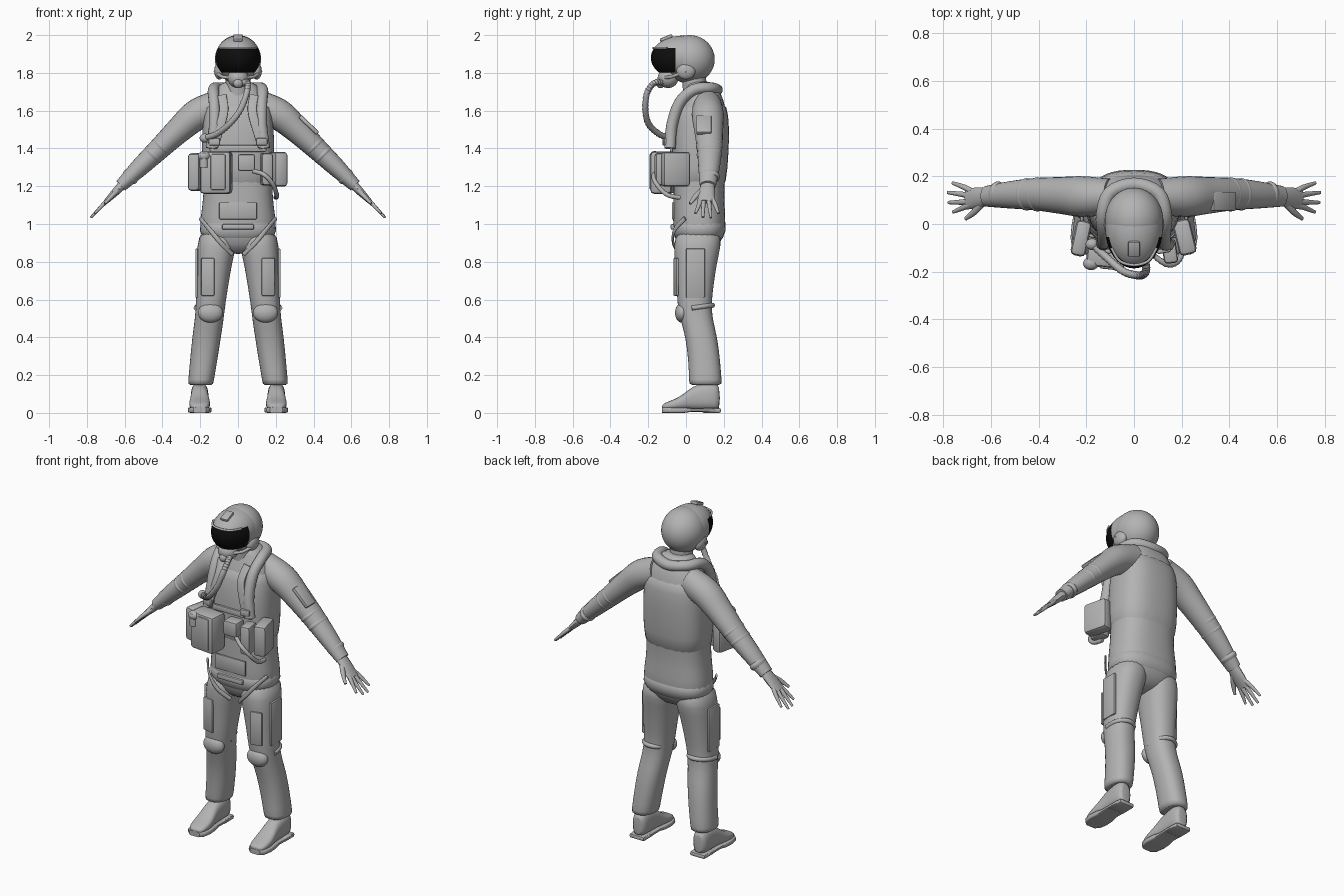
import bpy, bmesh, math
from mathutils import Vector, Matrix

cube = bpy.data.objects.get("Cube")
if cube:
    bpy.data.objects.remove(cube)

X, Y, Z = Vector((1, 0, 0)), Vector((0, 1, 0)), Vector((0, 0, 1))
parts = []


def make_material(name, value):
    mat = bpy.data.materials.new(name)
    mat.use_nodes = True
    colour = (value, value, value, 1)
    mat.diffuse_color = colour
    mat.node_tree.nodes["Principled BSDF"].inputs["Base Color"].default_value = colour
    return mat


suit_grey = make_material("suit grey", .45)
visor_black = make_material("visor black", .004)


def finish(name, bm, subdivide=0):
    """Turn a bmesh into a grey object."""
    bmesh.ops.recalc_face_normals(bm, faces=bm.faces[:])
    mesh = bpy.data.meshes.new(name)
    bm.to_mesh(mesh)
    bm.free()
    obj = bpy.data.objects.new(name, mesh)
    bpy.context.collection.objects.link(obj)
    mesh.materials.append(suit_grey)
    if subdivide:
        obj.modifiers.new("smooth", "SUBSURF").levels = subdivide
        obj.modifiers["smooth"].render_levels = subdivide
    parts.append(obj)
    return obj


def loft(name, rings, power=2.0, segments=24, subdivide=1):
    """Skin superellipse rings, each given as centre, half axis u, half axis v."""
    bm = bmesh.new()
    loops = []
    for centre, u, v in rings:
        loop = []
        for i in range(segments):
            angle = math.tau * i / segments
            c, s = math.cos(angle), math.sin(angle)
            c = math.copysign(abs(c) ** (2 / power), c)
            s = math.copysign(abs(s) ** (2 / power), s)
            loop.append(bm.verts.new(centre + u * c + v * s))
        loops.append(loop)
    for low, high in zip(loops, loops[1:]):
        for i in range(segments):
            j = (i + 1) % segments
            bm.faces.new((low[i], low[j], high[j], high[i]))
    bm.faces.new(loops[0])
    bm.faces.new(loops[-1])
    return finish(name, bm, subdivide)


def sweep(name, points, across=X, steps=4, power=2.0, ripple=0.0, segments=14):
    """Smooth tube through (x, y, z, half width, half thickness) points."""
    keys = [points[0]] + list(points) + [points[-1]]
    samples = []
    for a, b, c, d in zip(keys, keys[1:], keys[2:], keys[3:]):
        for k in range(steps):
            t = k / steps
            samples.append([.5 * (2 * q + (r - p) * t + (2 * p - 5 * q + 4 * r - s) * t * t
                                  + (3 * q - p - 3 * r + s) * t ** 3)
                            for p, q, r, s in zip(a, b, c, d)])
    samples.append(list(points[-1]))
    rings = []
    for i, sample in enumerate(samples):
        ahead = samples[min(i + 1, len(samples) - 1)]
        behind = samples[max(i - 1, 0)]
        tangent = (Vector(ahead[:3]) - Vector(behind[:3])).normalized()
        u = (across - tangent * across.dot(tangent)).normalized()
        size = 1 + ripple * (i % 2)
        rings.append((Vector(sample[:3]), u * sample[3] * size,
                      tangent.cross(u) * sample[4] * size))
    return loft(name, rings, power, segments, 0)


def tube(name, points, radius, **options):
    return sweep(name, [(*p, radius, radius) for p in points], **options)


def box(name, centre, size, turn=0, axis="Z", bevel=.012):
    bm = bmesh.new()
    bmesh.ops.create_cube(bm, size=1)
    bmesh.ops.scale(bm, vec=size, verts=bm.verts[:])
    bmesh.ops.bevel(bm, geom=bm.edges[:], offset=min(bevel, min(size) * .4),
                    segments=2, profile=.5, affect="EDGES")
    bm.transform(Matrix.Translation(centre) @ Matrix.Rotation(math.radians(turn), 4, axis))
    return finish(name, bm)


def ball_mesh(centre, radii):
    bm = bmesh.new()
    bmesh.ops.create_uvsphere(bm, u_segments=48, v_segments=32, radius=1)
    bm.transform(Matrix.Translation(centre) @ Matrix.Diagonal((*radii, 1)))
    return bm


def ball(name, centre, radii):
    return finish(name, ball_mesh(centre, radii))


def upright(rows, grow=0.0):
    """Horizontal rings from (z, x min, x max, y min, y max) rows."""
    return [(Vector(((a + b) / 2, (c + d) / 2, z)),
             X * (abs(b - a) / 2 + grow), Y * ((d - c) / 2 + grow)) for z, a, b, c, d in rows]


# Torso with a slightly larger vest over it
torso = [(z, -w, w, front, back) for z, w, front, back in (
    (.84, .06, -.01, .12), (.89, .17, -.05, .18), (.96, .205, -.068, .21),
    (1.05, .198, -.07, .21), (1.15, .182, -.068, .2), (1.3, .185, -.065, .212),
    (1.45, .185, -.07, .222), (1.58, .175, -.05, .217), (1.66, .158, -.025, .2),
    (1.72, .115, 0, .17), (1.76, .075, .01, .13))]
loft("torso", upright(torso), power=2.5)
loft("vest", upright([row for row in torso if 1.1 < row[0] < 1.7], .009), power=2.6)
loft("seat_panel", upright([row for row in torso if .87 < row[0] < 1.1], .005), power=2.5)
tube("neck", [(0, .05, 1.66), (0, .04, 1.82)], .065)

# Inflatable collar running round the neck and down the chest
collar_side = [(.14, -.085, 1.4), (.125, -.075, 1.52), (.125, -.035, 1.64),
               (.13, .04, 1.71), (.1, .13, 1.72)]
collar = collar_side + [(0, .165, 1.71)] + [(-x, y, z) for x, y, z in reversed(collar_side)]
tube("collar", collar, .03, across=Z)

# Waist harness
box("waist_buckle", (0, -.072, .985), (.17, .02, .03))
box("belly_panel", (0, -.069, 1.07), (.2, .012, .09))
box("chest_belt", (0, -.078, 1.4), (.3, .016, .035))

for side, label in ((1, "left"), (-1, "right")):
    def flip(*points):
        return [(side * p[0], *p[1:]) for p in points]

    # Sleeve
    sweep(label + "_sleeve", flip(
        (.1, .115, 1.625, .075, .085), (.215, .115, 1.58, .085, .083),
        (.31, .12, 1.5, .077, .07), (.42, .125, 1.395, .067, .058),
        (.52, .122, 1.3, .057, .049), (.6, .117, 1.222, .046, .037),
        (.62, .116, 1.203, .043, .034)), across=Y, segments=24)
    for x, z, r in ((.405, 1.41, .064), (.45, 1.367, .06), (.57, 1.25, .047)):
        sweep(label + "_sleeve_fold", flip(
            (x - .012, .124, z + .012, r, r * .84), (x, .124, z, r + .008, r * .84 + .006),
            (x + .012, .124, z - .012, r, r * .84)), across=Y, segments=24)

    # Hand
    sweep(label + "_palm", flip(
        (.6, .117, 1.22, .034, .026), (.65, .11, 1.168, .043, .021),
        (.7, .105, 1.117, .044, .013)), across=Y)
    fingers = [(.158, .172, .76, 1.056), (.124, .132, .78, 1.034),
               (.09, .09, .777, 1.036), (.066, .05, .758, 1.056)]
    for root, tip, x, z in fingers:
        sweep(label + "_finger", flip(
            (.68, .105 + (root - .105) * .6, 1.137, .012, .012),
            (.71, root * .9 + .011, 1.107, .012, .011), (x, tip, z, .007, .006)), across=Y)
    sweep(label + "_thumb", flip((.635, .09, 1.18, .017, .015), (.67, .05, 1.145, .014, .012),
                                 (.705, .022, 1.108, .008, .007)), across=Y)

    # Trouser leg
    leg = [(.98, 0, .2, -.055, .19), (.88, .008, .217, -.065, .185), (.8, .03, .22, -.06, .165),
           (.68, .05, .222, -.05, .147), (.58, .066, .223, -.047, .135),
           (.5, .075, .228, -.032, .14), (.4, .09, .243, -.002, .167),
           (.27, .11, .255, .013, .182), (.16, .13, .265, .016, .19), (.145, .13, .265, .016, .19)]
    leg = [(z, side * a, side * b, c, d) for z, a, b, c, d in leg]
    loft(label + "_trouser_leg", upright(leg), power=2.3)
    ball(label + "_knee_pad", (side * .146, -.022, .53), (.066, .036, .052))
    tube(label + "_knee_fold", flip((.08, .03, .555), (.1, .115, .565), (.155, .14, .57),
                                    (.21, .1, .565), (.222, .03, .555)), .013, across=Z)
    box(label + "_thigh_pocket", (side * .219, .05, .74), (.014, .1, .26), bevel=.005)
    box(label + "_front_pocket", (side * .16, -.053, .72), (.07, .014, .2), side * 12, bevel=.005)
    sweep(label + "_groin_strap", flip(
        (.03, -.03, .84, .012, .006), (.09, -.068, .9, .012, .006),
        (.15, -.06, .97, .012, .006), (.2, -.005, 1.03, .012, .006)), across=Z)

    # Boot, sole and heel, skinned from toe to back
    boot = [(-.128, .028, .04), (-.11, .048, .055), (-.06, .057, .072), (-.01, .053, .1),
            (.03, .046, .14), (.1, .047, .16), (.155, .046, .16), (.18, .03, .14)]
    loft(label + "_boot", [(Vector((side * .203, y, top / 2 + .008)), X * w, Z * (top / 2 - .008))
                           for y, w, top in boot], power=2.6)
    loft(label + "_sole", [(Vector((side * .203, y, .015)), X * (w + .006),
                            Z * (.015 if y < 0 else .009)) for y, w, top in boot],
         power=6, subdivide=0)
    box(label + "_heel", (side * .203, .135, .013), (.1, .1, .026), bevel=.01)

    # Chest strap and ear cup
    sweep(label + "_chest_strap", flip(
        (.085, -.03, 1.68, .024, .008), (.075, -.075, 1.6, .024, .009),
        (.1, -.095, 1.5, .024, .009), (.13, -.1, 1.41, .024, .009)), power=4)
    box(label + "_strap_buckle", (side * .125, -.112, 1.435), (.06, .02, .04), side * 10)
    ball(label + "_ear_cup", (side * .098, 0, 1.81), (.028, .05, .045))
    tube(label + "_mask_strap", flip((.03, -.12, 1.775), (.085, -.075, 1.78), (.12, 0, 1.81)),
         .009)

# Helmet with a dark visor under its housing
ball("helmet", (0, .018, 1.872), (.122, .134, .128))
bm = ball_mesh((0, -.02, 1.88), (.12, .166, .117))
brow = 1.932
for height, normal, cut in ((1.803, -Z, True), (brow, Z, False)):
    bmesh.ops.bisect_plane(bm, geom=bm.verts[:] + bm.edges[:] + bm.faces[:],
                           plane_co=(0, 0, height), plane_no=normal, clear_outer=cut)
for place, cut in ((-.055, False), (.02, True)):
    bmesh.ops.bisect_plane(bm, geom=bm.verts[:] + bm.edges[:] + bm.faces[:],
                           plane_co=(0, place, 1.87), plane_no=Y, clear_outer=cut)
for face in bm.faces:
    middle = face.calc_center_median()
    face.material_index = int(middle.z < brow and middle.y < -.055)
visor = finish("visor_and_housing", bm)
visor.data.materials.append(visor_black)
box("visor_latch", (0, -.105, 1.985), (.05, .07, .018), 22, "X")
tube("brow_rim", [(-.095, -.1, brow), (-.06, -.155, brow), (0, -.172, brow),
                  (.06, -.155, brow), (.095, -.1, brow)], .006, across=Z)

# Breathing mask and ribbed hose
ball("mask", (0, -.095, 1.772), (.055, .055, .052))
ball("mask_valve", (0, -.135, 1.745), (.026, .024, .026))
tube("breathing_hose", [(.03, -.125, 1.75), (.05, -.17, 1.745), (.045, -.207, 1.69),
                        (.01, -.215, 1.6), (-.05, -.195, 1.525), (-.115, -.14, 1.475),
                        (-.18, -.08, 1.455)], .0145, steps=10, ripple=.2)
ball("hose_connector", (-.175, -.085, 1.455), (.028, .024, .024))

# Pouches and survival gear
box("right_front_pouch", (-.115, -.125, 1.272), (.165, .115, .225), -6, bevel=.02)
box("right_pouch_flap", (-.105, -.18, 1.275), (.08, .02, .19), -6)
box("right_side_pouch", (-.222, -.06, 1.275), (.065, .15, .2), -12, bevel=.02)
box("left_front_pouch", (.15, -.115, 1.29), (.06, .1, .17), 8, bevel=.015)
box("left_side_pouch", (.212, -.055, 1.29), (.075, .15, .185), 14, bevel=.02)
box("centre_box", (.045, -.105, 1.325), (.09, .08, .09))
tube("lamp", [(-.18, -.165, 1.3), (-.18, -.165, 1.375)], .024)
ball("lamp_cap", (-.18, -.165, 1.36), (.033, .028, .026))
tube("lower_hose", [(.08, -.13, 1.28), (.14, -.17, 1.26), (.185, -.155, 1.21),
                    (.205, -.1, 1.155), (.2, -.03, 1.14)], .011, steps=8, ripple=.15)

# Patch on the left upper sleeve
box("sleeve_patch", (.375, .095, 1.525), (.13, .08, .022), 44, "Y", bevel=.006)

# Smooth shading with sharp edges kept
bpy.ops.object.select_all(action="DESELECT")
for obj in parts:
    obj.select_set(True)
bpy.context.view_layer.objects.active = parts[0]
bpy.ops.object.shade_smooth_by_angle(angle=math.radians(40))
